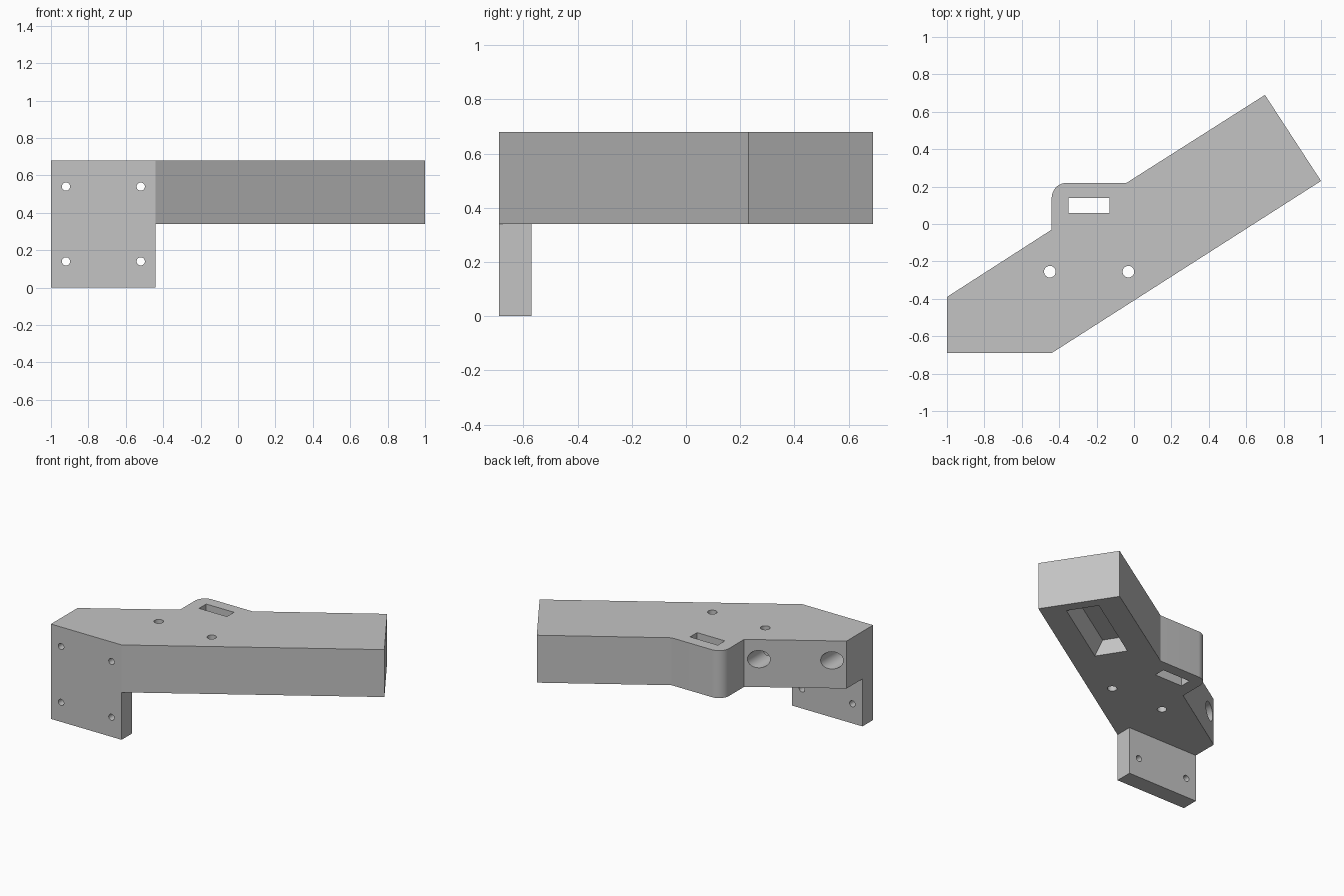
import bpy, bmesh, math
from mathutils import Matrix, Vector

cube = bpy.data.objects.get("Cube")
if cube:
    bpy.data.objects.remove(cube, do_unlink=True)

grey = bpy.data.materials.new("plain_grey")
grey.use_nodes = True
grey.diffuse_color = (0.55, 0.55, 0.55, 1)
grey.node_tree.nodes["Principled BSDF"].inputs["Base Color"].default_value = grey.diffuse_color

BASE, TOP = 0.34, 0.68                     # underside and top of the arm
FRONT, PLATE_BACK = -0.69, -0.57           # mounting plate faces
LEFT, INNER = -1.0, -0.44                  # mounting plate sides


def add_object(name, bm):
    bmesh.ops.recalc_face_normals(bm, faces=bm.faces)
    mesh = bpy.data.meshes.new(name)
    bm.to_mesh(mesh)
    bm.free()
    mesh.materials.append(grey)
    obj = bpy.data.objects.new(name, mesh)
    bpy.context.collection.objects.link(obj)
    return obj


def prism(name, points, offset, matrix=Matrix()):
    """Extrude a planar outline along an offset vector."""
    bm = bmesh.new()
    face = bm.faces.new([bm.verts.new(p) for p in points])
    ext = bmesh.ops.extrude_face_region(bm, geom=[face])
    moved = [g for g in ext["geom"] if isinstance(g, bmesh.types.BMVert)]
    bmesh.ops.translate(bm, verts=moved, vec=offset)
    bm.transform(matrix)
    return add_object(name, bm)


def box(name, x0, x1, y0, y1, z0, z1):
    corners = [(x0, y0, z0), (x1, y0, z0), (x1, y1, z0), (x0, y1, z0)]
    return prism(name, corners, (0, 0, z1 - z0))


def cylinder(name, start, end, radius):
    start, end = Vector(start), Vector(end)
    axis = end - start
    turn = axis.to_track_quat("Z", "Y").to_matrix().to_4x4()
    bm = bmesh.new()
    bmesh.ops.create_cone(bm, cap_ends=True, segments=48, radius1=radius, radius2=radius,
                          depth=axis.length,
                          matrix=Matrix.Translation((start + end) / 2) @ turn)
    return add_object(name, bm)


def combine(target, tool, operation):
    """Apply a boolean and discard the tool object."""
    bpy.context.view_layer.objects.active = target
    mod = target.modifiers.new(operation.lower(), "BOOLEAN")
    mod.operation, mod.solver, mod.object = operation, "EXACT", tool
    bpy.ops.object.modifier_apply(modifier=mod.name)
    bpy.data.objects.remove(tool, do_unlink=True)


# Angled arm with a rounded lug on its back side
r = 0.08
arc = [(INNER + r - r * math.sin(a), 0.22 - r + r * math.cos(a))
       for a in (i * math.pi / 24 for i in range(13))]
outline = [(LEFT, FRONT), (INNER, FRONT), (1, 0.23), (0.70, 0.69), (-0.04, 0.22),
           *arc, (INNER, -0.03), (LEFT, -0.39)]
bracket = prism("angled_bracket", [(x, y, BASE) for x, y in outline], (0, 0, TOP - BASE))

# Mounting plate hanging below the arm
combine(bracket, box("mounting_plate", LEFT, INNER, FRONT, PLATE_BACK, 0, 0.5), "UNION")

# Screw holes through the plate, with wide access bores behind the upper pair
for x in (-0.92, -0.52):
    for z in (0.14, 0.54):
        combine(bracket, cylinder("screw_hole", (x, FRONT - 0.1, z), (x, PLATE_BACK + 0.05, z), 0.022),
                "DIFFERENCE")
    combine(bracket, cylinder("access_bore", (x, PLATE_BACK, 0.54), (x, 0.2, 0.54), 0.062),
            "DIFFERENCE")

# Vertical holes and lug slot
for x in (-0.45, -0.03):
    combine(bracket, cylinder("vertical_hole", (x, -0.255, 0.2), (x, -0.255, 0.8), 0.031), "DIFFERENCE")
combine(bracket, box("lug_slot", -0.35, -0.13, 0.06, 0.14, 0.2, 0.8), "DIFFERENCE")

# Tapered pocket in the underside, aligned with the arm
angle = math.atan2(0.23 - FRONT, 1 - INNER)
along_arm = Matrix.Translation((INNER, FRONT, BASE)) @ Matrix.Rotation(angle, 4, "Z")
mid, wide, narrow, depth = 0.275, 0.11, 0.057, 0.11
skirt = wide + (wide - narrow)
section = [(mid - skirt, -depth), (mid + skirt, -depth), (mid + narrow, depth), (mid - narrow, depth)]
pocket = prism("underside_pocket", [(1.015, t, z) for t, z in section], (0.615, 0, 0), along_arm)
combine(bracket, pocket, "DIFFERENCE")

# Merge flat regions, then smooth only the round walls
bm = bmesh.new()
bm.from_mesh(bracket.data)
bmesh.ops.remove_doubles(bm, verts=bm.verts, dist=0.0001)
bmesh.ops.dissolve_limit(bm, angle_limit=math.radians(0.5), verts=bm.verts, edges=bm.edges)
bm.to_mesh(bracket.data)
bm.free()
bpy.ops.object.select_all(action="DESELECT")
bracket.select_set(True)
bpy.context.view_layer.objects.active = bracket
bpy.ops.object.shade_smooth_by_angle(angle=math.radians(30))
